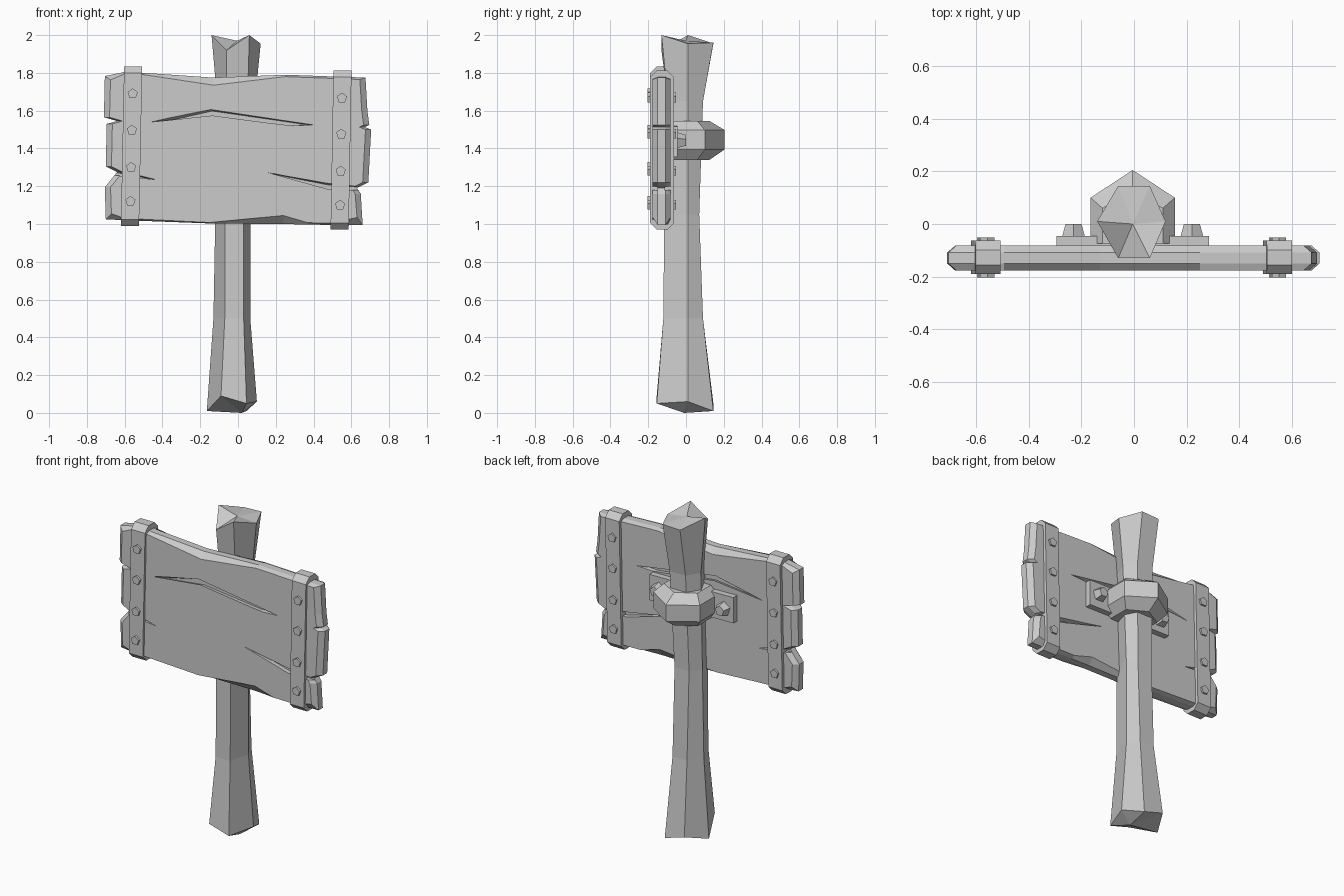
import bpy, bmesh, math
from mathutils import Vector

if "Cube" in bpy.data.objects:
    bpy.data.objects.remove(bpy.data.objects["Cube"])

grey = bpy.data.materials.new("plain grey")
grey.diffuse_color = (0.6, 0.6, 0.6, 1)
grey.use_nodes = True
grey.node_tree.nodes["Principled BSDF"].inputs["Base Color"].default_value = grey.diffuse_color


def loft(name, rings, tips=(None, None)):
    """Skin a list of equal rings; each end is a flat cap or a fan to a tip."""
    bm = bmesh.new()
    vs = [[bm.verts.new(p) for p in r] for r in rings]
    n = len(rings[0])
    for a, b in zip(vs, vs[1:]):
        for i in range(n):
            j = (i + 1) % n
            bm.faces.new((a[i], a[j], b[j], b[i]))
    for ring, tip in ((vs[0], tips[0]), (vs[-1], tips[1])):
        if tip:
            c = bm.verts.new(tip)
            for i in range(n):
                bm.faces.new((ring[i], ring[(i + 1) % n], c))
        else:
            bm.faces.new(ring)
    bmesh.ops.recalc_face_normals(bm, faces=bm.faces)
    me = bpy.data.meshes.new(name)
    bm.to_mesh(me)
    bm.free()
    me.materials.append(grey)
    ob = bpy.data.objects.new(name, me)
    bpy.context.collection.objects.link(ob)
    return ob


# Post: six-sided, flared and jagged at both ends
def post_ring(l, fl, fr, r, f, b, zs):
    pts = [(l, 0.01), (fl, f), (fr, f), (r, 0.01), (fr, b), (fl, b)]
    return [(x, y, z) for (x, y), z in zip(pts, zs)]


loft("post", [
    post_ring(-.165, -.09, .045, .10, -.155, .145, [.01, .09, .05, .06, .01, .05]),
    post_ring(-.13, -.07, .03, .065, -.12, .09, [.5] * 6),
    post_ring(-.12, -.07, .03, .065, -.115, .07, [1.05] * 6),
    post_ring(-.11, -.06, .05, .09, -.095, .09, [1.65] * 6),
    post_ring(-.14, -.06, .06, .12, -.13, .145, [2, 1.92, 2, 1.955, 1.96, 1.955]),
], tips=((.02, -.01, 0), (-.005, 0, 1.97)))

# Board: worn outline (x, z, vertical chamfer), chamfered front and back
outline = [
    (-.705, 1.783, -.02), (-.60, 1.805, -.01), (-.495, 1.80, -.01),
    (-.13, 1.775, -.04), (.25, 1.79, -.01), (.675, 1.775, -.01),
    (.685, 1.60, 0), (.695, 1.525, 0), (.672, 1.513, 0), (.705, 1.50, 0),
    (.69, 1.22, 0), (.63, 1.19, 0), (.65, 1.16, 0), (.66, .995, .04),
    (.50, .995, .01), (.37, .997, .01), (.24, 1.0, .045), (-.15, 1.003, .005),
    (-.60, 1.02, .01), (-.70, 1.025, .03),
    (-.705, 1.195, 0), (-.64, 1.275, 0), (-.70, 1.305, 0),
    (-.695, 1.53, 0), (-.64, 1.545, 0), (-.71, 1.565, 0)]


def board_ring(y, k):
    return [(x - k * (math.copysign(.03, x) if abs(x) > .61 else 0), y, z + k * dz)
            for x, z, dz in outline]


board = loft("board", [board_ring(-.177, 1), board_ring(-.150, 0),
                       board_ring(-.108, 0), board_ring(-.082, 1)])

# Cracks: shallow wedges cut into both faces of the board
cracks = [
    [(-.48, 1.543), (-.15, 1.61), (.41, 1.525), (.30, 1.52), (-.14, 1.578)],
    [(.145, 1.277), (.47, 1.22), (.66, 1.195), (.66, 1.178), (.47, 1.186)],
    [(-.67, 1.285), (-.60, 1.278), (-.43, 1.235), (-.60, 1.252), (-.67, 1.27)]]
for pts in cracks:
    cx = sum(p[0] for p in pts) / len(pts)
    low = min(p[1] for p in pts)
    for y0, y1 in ((-.19, -.15), (-.07, -.11)):
        deep = [(cx + (x - cx) * .9, y1, z - .012 if z > low + .02 else z) for x, z in pts]
        cutter = loft("crack_cutter", [[(x, y0, z) for x, z in pts], deep])
        cutter.hide_render = True
        mod = board.modifiers.new("crack", 'BOOLEAN')
        mod.operation, mod.object, mod.solver = 'DIFFERENCE', cutter, 'EXACT'
        bpy.context.view_layer.objects.active = board
        bpy.ops.object.modifier_apply(modifier=mod.name)
        bpy.data.objects.remove(cutter)


# Bolts: five-sided, tapering along y
def bolt(name, x, z, y0, y1, r0, r1, turn=0.3):
    def ring(y, r):
        return [(x + r * math.cos(turn + i * math.tau / 5), y,
                 z + r * math.sin(turn + i * math.tau / 5)) for i in range(5)]
    loft(name, [ring(y0, r0), ring(y1, r1)])


# Metal straps wrapping the board ends, with through bolts
def strap(side, x_bot, x_top, z_bot, z_top, bolt_zs):
    yf, yb, c, w = -.190, -.063, .035, .048
    prof = [(yf, z_bot + c), (yf + c, z_bot), (yb - c, z_bot), (yb, z_bot + c),
            (yb, z_top - c), (yb - c, z_top), (yf + c, z_top), (yf, z_top - c)]

    def mid(z):
        return x_bot + (x_top - x_bot) * (z - z_bot) / (z_top - z_bot)
    loft(side + "_strap", [[(mid(z) + s, y, z) for y, z in prof] for s in (-w, w)])
    for z in bolt_zs:
        bolt(side + "_strap_bolt", mid(z), z, -.203, -.052, .028, .028)


strap("left", -.572, -.555, .99, 1.835, (1.69, 1.497, 1.30, 1.12))
strap("right", .538, .553, .97, 1.812, (1.667, 1.476, 1.28, 1.10))

# Collar around the back of the post, chamfered top and bottom
outer = [(-.165, -.075), (-.165, .10), (-.005, .205), (.155, .10), (.155, -.075)]
inner = [(-.12, -.075), (-.12, .06), (-.005, .125), (.11, .06), (.11, -.075)]
loft("collar", [[(x, y, z) for x, y in shape] for shape, z in
                ((inner, 1.34), (outer, 1.395), (outer, 1.497), (inner, 1.545))])

# Mounting plate and its two bolts
plate = [(-.295, 1.365), (.285, 1.355), (.285, 1.515), (-.295, 1.525)]
loft("mounting_plate", [[(x, y, z) for x, z in plate] for y in (-.09, -.045)])
for x in (-.23, .22):
    bolt("plate_bolt", x, 1.44, -.05, 0, .046, .032)
